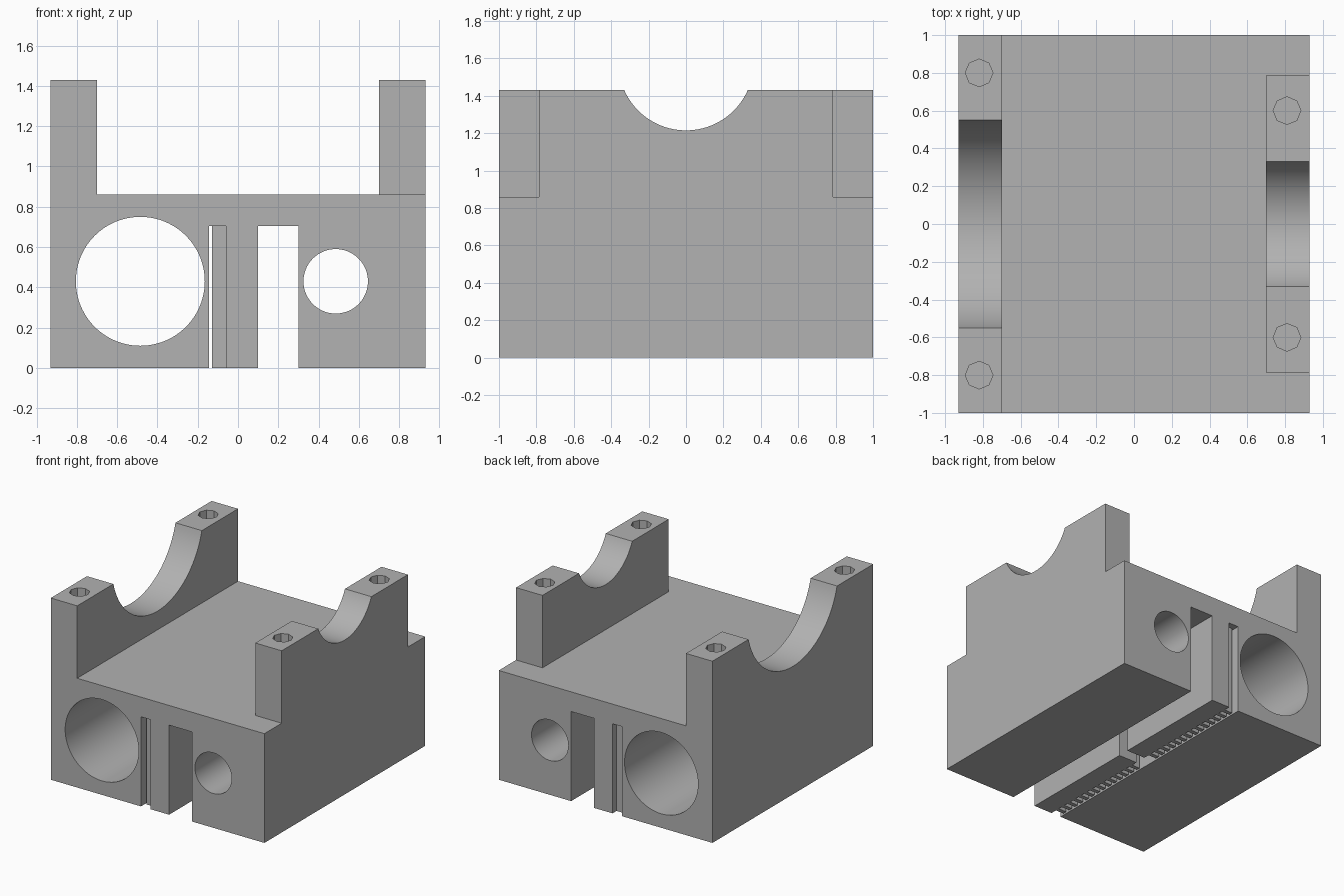
import bpy
import bmesh
from math import sin, cos, pi, acos

if "Cube" in bpy.data.objects:
    bpy.data.objects.remove(bpy.data.objects["Cube"], do_unlink=True)

grey = bpy.data.materials.new("plain_grey")
grey.use_nodes = True
colour = (0.445, 0.445, 0.445, 1)
grey.diffuse_color = colour
grey.node_tree.nodes["Principled BSDF"].inputs["Base Color"].default_value = colour

# Where a profile point (u, v) lands when extruded along each axis
PLACE = {
    "x": lambda u, v, w: (w, u, v),
    "y": lambda u, v, w: (u, w, v),
    "z": lambda u, v, w: (u, v, w),
}


def prism(name, points, axis, start, end):
    """Extrude a flat profile along an axis."""
    place = PLACE[axis]
    bm = bmesh.new()
    low = [bm.verts.new(place(u, v, start)) for u, v in points]
    high = [bm.verts.new(place(u, v, end)) for u, v in points]
    bm.faces.new(low)
    bm.faces.new(high)
    for i in range(len(points)):
        j = (i + 1) % len(points)
        bm.faces.new((low[i], low[j], high[j], high[i]))
    bmesh.ops.recalc_face_normals(bm, faces=bm.faces)
    mesh = bpy.data.meshes.new(name)
    bm.to_mesh(mesh)
    bm.free()
    mesh.materials.append(grey)
    obj = bpy.data.objects.new(name, mesh)
    bpy.context.collection.objects.link(obj)
    return obj


def circle(u, v, r, n):
    return [(u + r * cos(2 * pi * i / n), v + r * sin(2 * pi * i / n)) for i in range(n)]


def combine(target, other, operation):
    """Apply a boolean and discard the second solid."""
    mod = target.modifiers.new(operation.lower(), "BOOLEAN")
    mod.operation = operation
    mod.solver = "EXACT"
    mod.object = other
    bpy.ops.object.select_all(action="DESELECT")
    bpy.context.view_layer.objects.active = target
    target.select_set(True)
    bpy.ops.object.modifier_apply(modifier=mod.name)
    bpy.data.objects.remove(other, do_unlink=True)


WIDE, DECK, TOP, SLOT = 0.93, 0.86, 1.43, 0.705
SADDLE_Z = 1.576

# Main block with the open belt channel underneath
body = prism("bearing_carriage", [
    (-WIDE, 0), (-0.145, 0), (-0.145, SLOT), (0.3, SLOT),
    (0.3, 0), (WIDE, 0), (WIDE, DECK), (-WIDE, DECK)], "y", -1, 1)

# Large and small rod bores
for x, r in ((-0.485, 0.32), (0.485, 0.16)):
    combine(body, prism("bore_cutter", circle(x, 0.43, r, 96), "y", -1.2, 1.2), "DIFFERENCE")


def saddle_wall(name, x0, x1, half_length, radius, hole_x, hole_y):
    """Upright wall with a round saddle and two screw holes."""
    half_angle = acos((SADDLE_Z - TOP) / radius)
    steps = 48
    arc = []
    for i in range(steps + 1):
        a = half_angle * (1 - 2 * i / steps)
        z = TOP if i in (0, steps) else SADDLE_Z - radius * cos(a)
        arc.append((radius * sin(a), z))
    root = DECK - 0.06
    profile = [(-half_length, root), (half_length, root), (half_length, TOP)]
    profile += arc + [(-half_length, TOP)]
    wall = prism(name, profile, "x", x0, x1)
    for side in (-1, 1):
        hole = prism("screw_cutter", circle(hole_x, side * hole_y, 0.073, 8),
                     "z", TOP - 0.5, TOP + 0.1)
        combine(wall, hole, "DIFFERENCE")
    return wall


combine(body, saddle_wall("right_wall", -WIDE, -0.70, 1, 0.569, -0.82, 0.8), "UNION")
combine(body, saddle_wall("left_wall", 0.70, WIDE, 0.785, 0.361, 0.81, 0.6), "UNION")

# Two toothed belt clamps hanging in the channel, with a gap between them
PITCH, TOOTH = 0.0635, 0.032
for side in (-1, 1):
    comb = [(0.1, 0.045), (0.1, 1), (-0.06, 1)]
    for i in range(14):
        y = 0.95 - i * PITCH
        comb += [(-0.06, y), (-0.13, y), (-0.13, y - TOOTH), (-0.06, y - TOOTH)]
    comb.append((-0.06, 0.045))
    clamp = prism("belt_clamp", [(x, side * y) for x, y in comb], "z", 0, SLOT + 0.06)
    combine(body, clamp, "UNION")

# Smooth the bores and saddles, keep the corners crisp
bpy.ops.object.select_all(action="DESELECT")
body.select_set(True)
bpy.context.view_layer.objects.active = body
bpy.ops.object.shade_smooth_by_angle(angle=pi / 6)
